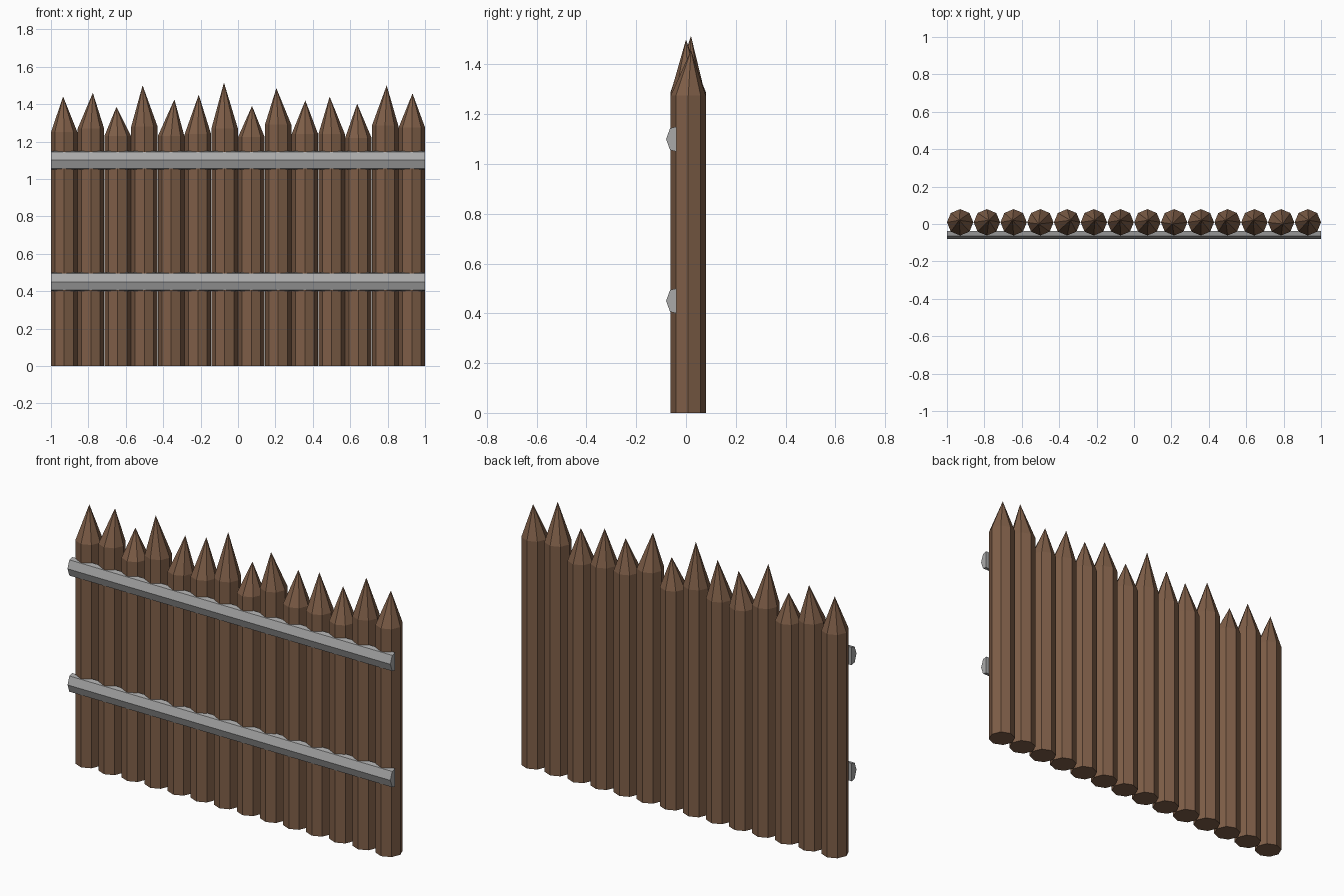
import bpy, bmesh, math

if "Cube" in bpy.data.objects:
    bpy.data.objects.remove(bpy.data.objects["Cube"])


def material(name, rgb):
    m = bpy.data.materials.new(name)
    m.diffuse_color = (*rgb, 1)
    m.use_nodes = True
    m.node_tree.nodes["Principled BSDF"].inputs["Base Color"].default_value = m.diffuse_color
    return m


wood = material("brown wood", (0.21, 0.112, 0.064))
grey = material("grey rail", (0.40, 0.40, 0.40))


def make(name, bm, mat):
    bmesh.ops.recalc_face_normals(bm, faces=bm.faces)
    me = bpy.data.meshes.new(name)
    bm.to_mesh(me)
    bm.free()
    me.materials.append(mat)
    bpy.context.collection.objects.link(bpy.data.objects.new(name, me))


# Sharpened log: octagonal post with a slightly off-centre point
def stake(i, x, shoulder, tip_x, tip_y, tip_z):
    bm = bmesh.new()
    r, cy, n = 0.0705, 0.009, 8
    rings = [[bm.verts.new((x + r * math.cos(a), cy + r * math.sin(a), z))
              for a in (math.tau * k / n for k in range(n))] for z in (0, shoulder)]
    tip = bm.verts.new((tip_x, tip_y, tip_z))
    bm.faces.new(rings[0])
    for k in range(n):
        j = (k + 1) % n
        bm.faces.new((rings[0][k], rings[0][j], rings[1][j], rings[1][k]))
        bm.faces.new((rings[1][k], rings[1][j], tip))
    make(f"stake_{i + 1}", bm, wood)


# Half-round rail nailed across the front
def rail(name, z):
    bm = bmesh.new()
    profile = [(-0.038, 0.05), (-0.064, 0.044), (-0.08, 0),
               (-0.064, -0.044), (-0.038, -0.05)]
    face = bm.faces.new([bm.verts.new((-1, y, z + dz)) for y, dz in profile])
    ext = bmesh.ops.extrude_face_region(bm, geom=[face], use_keep_orig=True)
    bmesh.ops.translate(bm, vec=(2, 0, 0),
                        verts=[v for v in ext["geom"] if isinstance(v, bmesh.types.BMVert)])
    make(name, bm, grey)


shoulders = [1.25, 1.27, 1.23, 1.28, 1.23, 1.24, 1.27,
             1.225, 1.29, 1.24, 1.24, 1.22, 1.285, 1.275]
tips = [(-0.935, 1.44), (-0.776, 1.46), (-0.65, 1.385), (-0.51, 1.50), (-0.34, 1.425),
        (-0.21, 1.45), (-0.075, 1.515), (0.075, 1.39), (0.205, 1.485), (0.36, 1.42),
        (0.49, 1.44), (0.637, 1.402), (0.795, 1.50), (0.933, 1.457)]
for i, (sh, (tx, tz)) in enumerate(zip(shoulders, tips)):
    stake(i, -0.9295 + i * 0.143, sh, tx, (0.02, 0.0)[i in (3, 8, 12)], tz)
rail("upper_rail", 1.10)
rail("lower_rail", 0.45)
